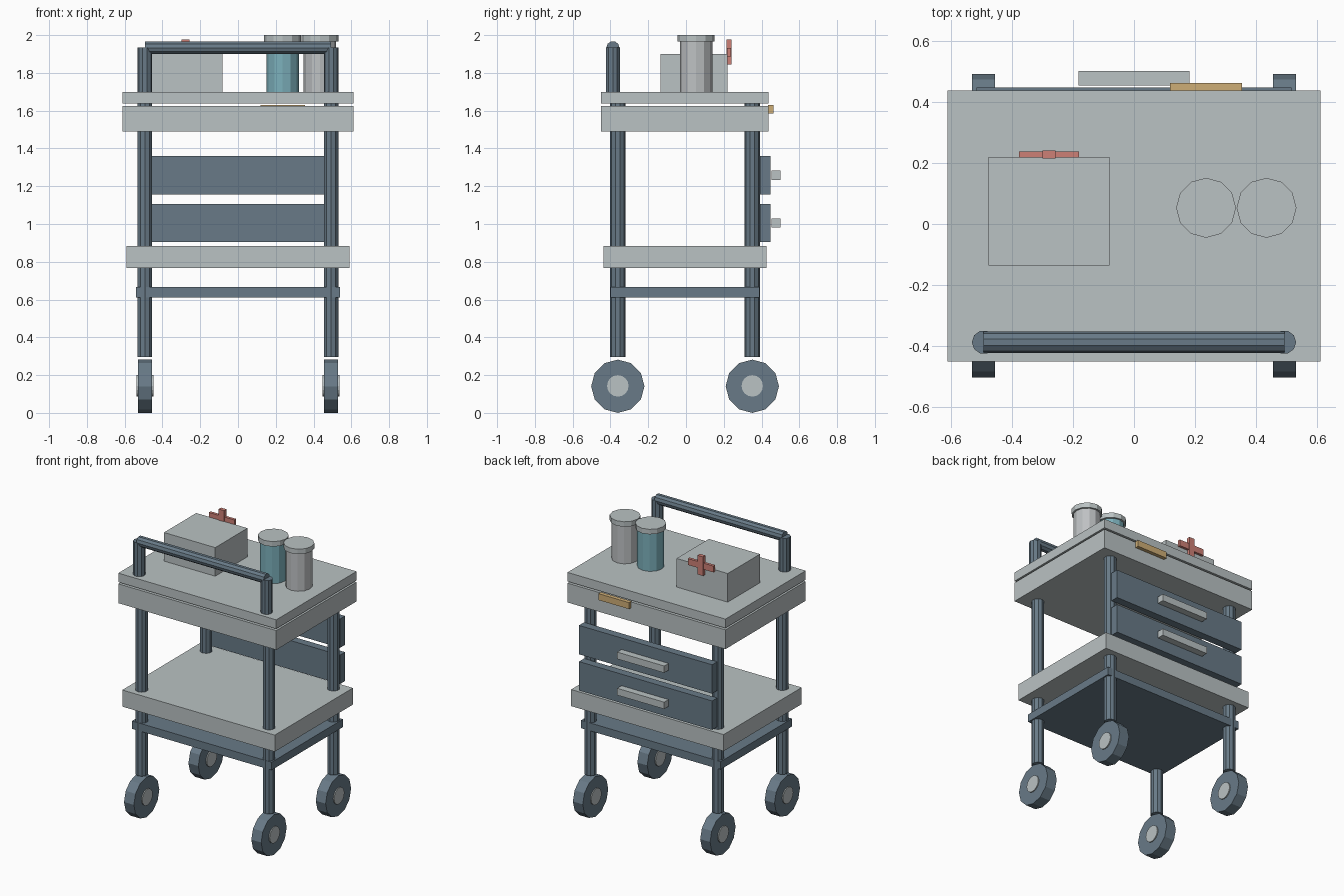
import bpy, bmesh, math
from mathutils import Matrix

if "Cube" in bpy.data.objects:
    bpy.data.objects.remove(bpy.data.objects["Cube"])


def lin(c):
    c /= 255
    return c / 12.92 if c <= 0.04045 else ((c + 0.055) / 1.055) ** 2.4


def material(name, r, g, b):
    m = bpy.data.materials.new(name)
    m.diffuse_color = (lin(r), lin(g), lin(b), 1)
    m.use_nodes = True
    m.node_tree.nodes["Principled BSDF"].inputs["Base Color"].default_value = m.diffuse_color
    return m


GREY = material("pale grey", 186, 194, 195)
SLATE = material("slate blue", 104, 122, 135)
TEAL = material("teal", 124, 176, 187)
SILVER = material("silver", 190, 193, 195)
GOLD = material("gold", 206, 174, 118)
RED = material("soft red", 205, 128, 118)


def finish(name, bm, mat):
    me = bpy.data.meshes.new(name)
    bmesh.ops.recalc_face_normals(bm, faces=bm.faces)
    bm.to_mesh(me)
    bm.free()
    me.materials.append(mat)
    ob = bpy.data.objects.new(name, me)
    bpy.context.collection.objects.link(ob)
    return ob


def box(name, x, y, z, mat):
    """Box from (min, max) ranges on each axis."""
    bm = bmesh.new()
    bmesh.ops.create_cube(bm, size=1)
    for v in bm.verts:
        for i, (lo, hi) in enumerate((x, y, z)):
            v.co[i] = lo if v.co[i] < 0 else hi
    return finish(name, bm, mat)


def cyl(name, centre, r, length, sides, mat, axis="Z", spin=0):
    bm = bmesh.new()
    bmesh.ops.create_cone(bm, cap_ends=True, segments=sides,
                          radius1=r, radius2=r, depth=length)
    rot = Matrix.Rotation(math.radians(spin), 4, "Z")
    if axis == "X":
        rot = Matrix.Rotation(math.pi / 2, 4, "Y") @ rot
    bm.transform(Matrix.Translation(centre) @ rot)
    return finish(name, bm, mat)


# Table top (two slabs with a thin gap), shelf and lower plate
box("top_slab", (-0.611, 0.611), (-0.45, 0.437), (1.637, 1.70), GREY)
box("top_body", (-0.611, 0.611), (-0.45, 0.437), (1.49, 1.625), GREY)
box("shelf", (-0.59, 0.59), (-0.436, 0.427), (0.767, 0.883), GREY)
box("lower_plate", (-0.54, 0.54), (-0.40, 0.388), (0.611, 0.666), SLATE)

# Posts, wheels and hubs at the four corners
for sx, side in ((-1, "left"), (1, "right")):
    for y, end in ((-0.361, "front"), (0.351, "back")):
        x = sx * 0.4925
        tag = f"{end}_{side}"
        cyl("post_" + tag, (x, y, 0.97), 0.0405, 1.35, 10, SLATE)
        cyl("wheel_" + tag, (x, y, 0.141), 0.141, 0.076, 12, SLATE, "X")
        cyl("hub_" + tag, (x, y, 0.143), 0.057, 0.09, 16, GREY, "X")
    # Push handle upright
    cyl("handle_upright_" + side, (sx * 0.4925, -0.387, 1.8125),
        0.0385, 0.245, 10, SLATE, spin=90)
cyl("handle_bar", (0, -0.387, 1.933), 0.035, 0.985, 10, SLATE, "X")

# Drawer fronts with pulls
for name, z in (("upper", 1.157), ("lower", 0.904)):
    box(name + "_drawer", (-0.515, 0.515), (0.391, 0.447), (z, z + 0.202), SLATE)
    box(name + "_drawer_pull", (-0.182, 0.182), (0.453, 0.501),
        (z + 0.077, z + 0.125), GREY)

# Latch on the back edge
box("latch", (0.118, 0.354), (0.434, 0.462), (1.585, 1.63), GOLD)

# First aid box with cross
box("aid_box", (-0.477, -0.081), (-0.136, 0.22), (1.70, 1.90), GREY)
box("cross_bar", (-0.377, -0.18), (0.217, 0.237), (1.888, 1.932), RED)
box("cross_upright", (-0.30, -0.257), (0.214, 0.241), (1.844, 1.977), RED)

# Two lidded jars
for name, x, mat in (("teal", 0.236, TEAL), ("silver", 0.434, SILVER)):
    cyl(name + "_jar", (x, 0.053, 1.835), 0.086, 0.27, 12, mat)
    cyl(name + "_jar_lid", (x, 0.053, 1.9825), 0.098, 0.035, 12, GREY)
